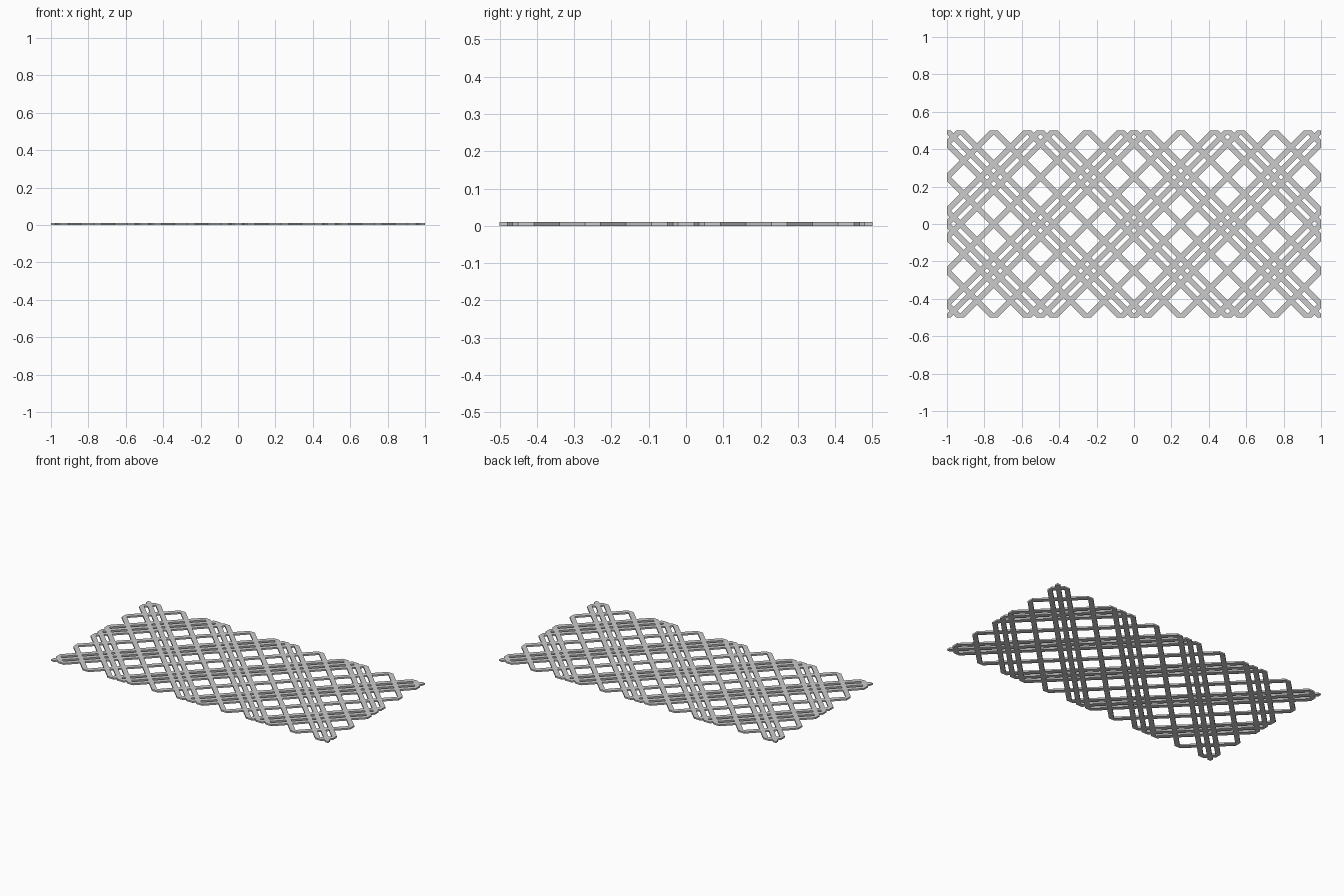
import bpy, bmesh
from mathutils import Vector

if "Cube" in bpy.data.objects:
    bpy.data.objects.remove(bpy.data.objects["Cube"])

THICK = 0.01             # panel height
HALF = 0.0212            # half strip width measured along x
STEP = 0.0707            # spacing inside a triple band along x

# strip centres: triple bands every 0.5, single strips halfway between
centres = []
for k in range(-4, 5):
    centres += [k * 0.5 - STEP, k * 0.5, k * 0.5 + STEP, k * 0.5 + 0.25]
centres = sorted(c for c in centres if abs(c) < 1.9)

# alternating strip / gap boundaries along each diagonal axis
cuts = [v for c in centres for v in (c - HALF, c + HALF)]

bm = bmesh.new()
verts = {}


def vert(i, j):
    if (i, j) not in verts:
        c, d = cuts[i], cuts[j]
        verts[i, j] = bm.verts.new(((c + d) / 2, (c - d) / 2, 0))
    return verts[i, j]


# diagonal lattice as one connected sheet (even cells are strips)
n = len(cuts) - 1
for i in range(n):
    for j in range(n):
        if i % 2 == 0 or j % 2 == 0:
            bm.faces.new([vert(i, j), vert(i, j + 1),
                          vert(i + 1, j + 1), vert(i + 1, j)])

# trim flush to the 2 x 1 rectangle
for co, no in (((1, 0, 0), (1, 0, 0)), ((-1, 0, 0), (-1, 0, 0)),
               ((0, 0.5, 0), (0, 1, 0)), ((0, -0.5, 0), (0, -1, 0))):
    bmesh.ops.bisect_plane(bm, geom=bm.verts[:] + bm.edges[:] + bm.faces[:],
                           dist=1e-5, plane_co=co, plane_no=no,
                           clear_outer=True)

# give the sheet its thickness
top = bmesh.ops.extrude_face_region(bm, geom=bm.faces[:], use_keep_orig=True)
bmesh.ops.translate(bm, vec=Vector((0, 0, THICK)),
                    verts=[g for g in top["geom"]
                           if isinstance(g, bmesh.types.BMVert)])
bmesh.ops.recalc_face_normals(bm, faces=bm.faces[:])

mesh = bpy.data.meshes.new("lattice_panel")
bm.to_mesh(mesh)
bm.free()
panel = bpy.data.objects.new("lattice_panel", mesh)
bpy.context.collection.objects.link(panel)
